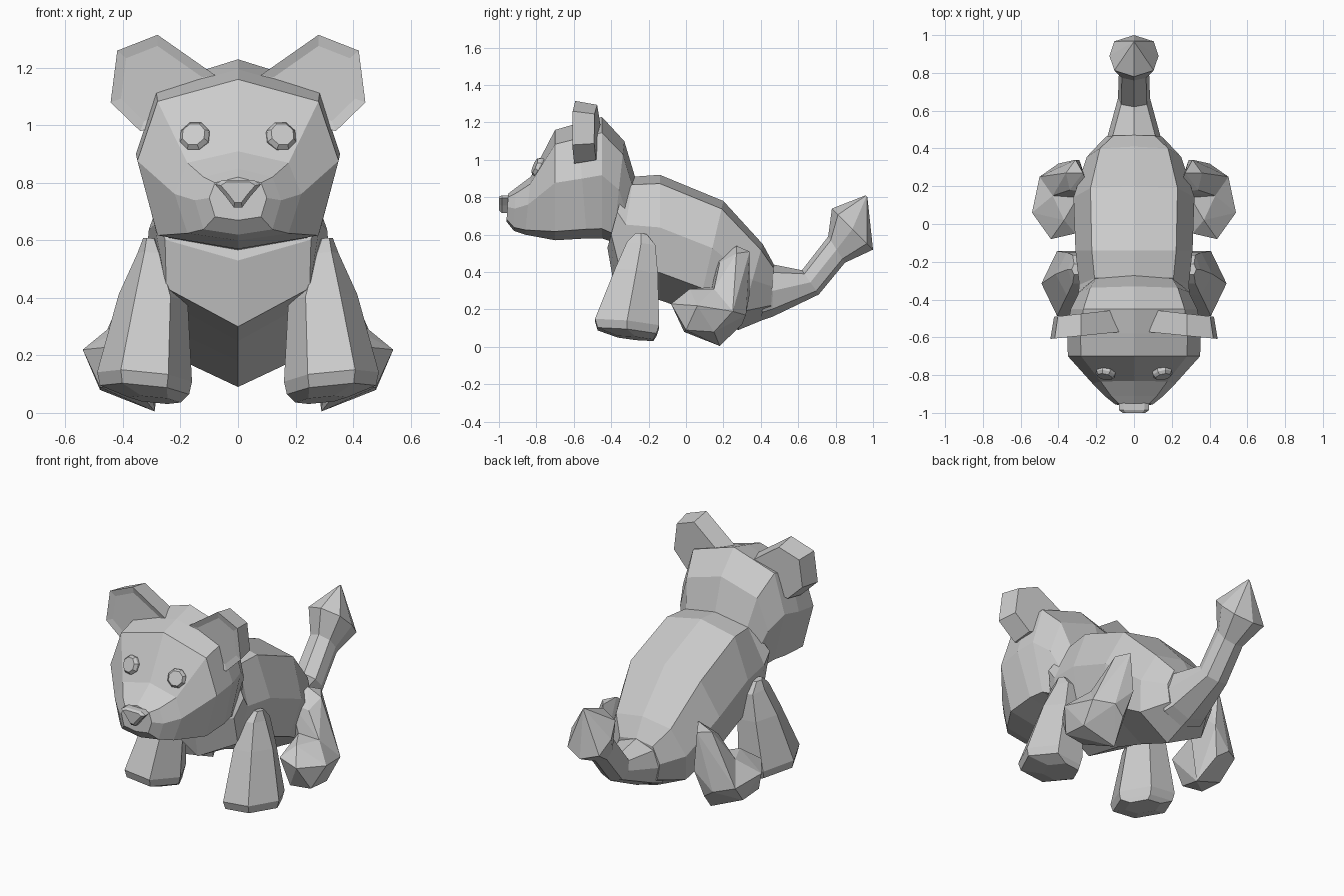
import bpy
import bmesh
from math import cos, sin, pi
from mathutils import Vector

cube = bpy.data.objects.get("Cube")
if cube:
    bpy.data.objects.remove(cube, do_unlink=True)

grey = bpy.data.materials.new("light grey")
grey.use_nodes = True
colour = (0.6, 0.6, 0.6, 1)
grey.diffuse_color = colour
grey.node_tree.nodes["Principled BSDF"].inputs["Base Color"].default_value = colour


def finish(name, bm):
    bmesh.ops.recalc_face_normals(bm, faces=bm.faces[:])
    mesh = bpy.data.meshes.new(name)
    bm.to_mesh(mesh)
    bm.free()
    mesh.materials.append(grey)
    obj = bpy.data.objects.new(name, mesh)
    bpy.context.collection.objects.link(obj)
    return obj


def loft(name, rings):
    """Skin a row of equal rings and cap both ends."""
    bm = bmesh.new()
    rows = [[bm.verts.new(p) for p in ring] for ring in rings]
    for a, b in zip(rows, rows[1:]):
        for i in range(len(a)):
            j = (i + 1) % len(a)
            bm.faces.new((a[i], a[j], b[j], b[i]))
    bm.faces.new(rows[0])
    bm.faces.new(rows[-1])
    return finish(name, bm)


def hull(name, points):
    """Convex solid around a few corner points."""
    bm = bmesh.new()
    for p in points:
        bm.verts.new(p)
    bmesh.ops.convex_hull(bm, input=bm.verts[:])
    loose = [v for v in bm.verts if not v.link_faces]
    bmesh.ops.delete(bm, geom=loose, context="VERTS")
    return finish(name, bm)


def section(spec, shape):
    """Mirrored eight-point ring hung between a top and a bottom point."""
    ty, tz, by, bz, width = spec
    half = [(w * width, ty + (by - ty) * t, tz + (bz - tz) * t) for w, t in shape]
    other = [(-x, y, z) for x, y, z in half[-2:0:-1]]
    return half + other


def both_sides(build, name, points):
    """Build the left part and its mirrored right twin."""
    for side, label in ((1, "left_"), (-1, "right_")):
        flip = lambda p: (p[0] * side, p[1], p[2])
        if isinstance(points[0][0], (list, tuple)):
            build(label + name, [[flip(p) for p in ring] for ring in points])
        else:
            build(label + name, [flip(p) for p in points])


# Torso, from neck to rump: top y, top z, bottom y, bottom z, half width
torso_shape = [(0, 0), (0.72, 0.07), (1, 0.42), (0.86, 0.78), (0, 1)]
torso = [(-.33, .86, -.42, .53, .295), (-.28, .91, -.38, .30, .29),
         (-.14, .92, -.14, .25, .31), (.20, .78, .06, .18, .32),
         (.41, .55, .28, .09, .25), (.47, .44, .45, .16, .15)]
loft("torso", [section(s, torso_shape) for s in torso])

# Tail with a pointed bulb
tail_shape = [(0, 0), (0.8, 0.15), (1, 0.5), (0.8, 0.85), (0, 1)]
tail = [(.44, .44, .40, .14, .16), (.47, .44, .46, .16, .14),
        (.62, .41, .71, .28, .085), (.76, .59, .85, .45, .08),
        (.78, .74, 1.0, .52, .13), (.96, .81, .97, .80, .004)]
loft("tail", [section(s, tail_shape) for s in tail])

# Head, from muzzle to nape
head_shape = [(0, 0), (0.8, 0.13), (1, 0.48), (0.8, 0.92), (0, 1)]
head = [(-.95, .82, -.96, .67, .10), (-.91, .85, -.92, .62, .15),
        (-.83, .91, -.86, .60, .22), (-.70, 1.16, -.70, .57, .35),
        (-.58, 1.195, -.53, .58, .355), (-.45, 1.23, -.45, .58, .335),
        (-.33, 1.10, -.39, .56, .29), (-.27, .90, -.38, .55, .25)]
loft("head", [section(s, head_shape) for s in head])

# Nose: a small wedge tapering forward
nose = [(.055, .81), (.08, .795), (.045, .755), (.015, .715)]
nose += [(-x, z) for x, z in reversed(nose)]
loft("nose", [[(x * s, y, .78 + (z - .78) * s) for x, z in nose]
              for y, s in ((-.93, 1), (-.985, 1), (-1.0, .75))])


# Eyes: chamfered octagonal studs leaning back with the face
def eye_ring(radius, out):
    axis = Vector((.2, -.9, .38)).normalized()
    u = axis.cross(Vector((0, 0, 1))).normalized()
    v = u.cross(axis)
    centre = Vector((.147, -.775, .955)) + axis * out
    return [tuple(centre + (u * cos(a) + v * sin(a)) * radius)
            for a in (pi / 4 * (k + .5) for k in range(8))]


both_sides(loft, "eye", [eye_ring(.054, -.04), eye_ring(.054, .022), eye_ring(.042, .038)])

# Ears: thick plates with a slightly dished front
ear = [(.08, 1.175), (.28, 1.315), (.42, 1.26), (.443, 1.08), (.34, .98), (.2, 1.02)]


def ear_ring(y, scale):
    return [(.28 + (x - .28) * scale, y - .1 * (x - .28), 1.14 + (z - 1.14) * scale)
            for x, z in ear]


both_sides(loft, "ear", [ear_ring(-.583, .78), ear_ring(-.592, 1), ear_ring(-.475, .88)])

# Front legs: six-sided columns flaring into tilted paws: x, y, z, x radius, y radius
front = [(.305, -.24, .605, .025, .03), (.30, -.24, .55, .05, .08),
         (.295, -.265, .40, .12, .12), (.325, -.315, .125, .165, .18),
         (.325, -.315, .08, .155, .165), (.29, -.27, .045, .09, .10)]


def leg_ring(x, y, z, rx, ry):
    corners = [(rx * cos(k * pi / 3), ry * sin(k * pi / 3) * 1.1) for k in range(6)]
    return [(x + dx, y + dy, z + .1 * (dx - dy)) for dx, dy in corners]


both_sides(loft, "front_leg", [leg_ring(*spec) for spec in front])

# Back legs: thigh and forward-pointing paw sharing one heel
heel = [(.50, .25, .19), (.40, .32, .17), (.48, .15, .08), (.29, .18, .005),
        (.33, .30, .12), (.29, .34, .28), (.43, .15, .31), (.30, .14, .32)]
both_sides(hull, "thigh", heel + [(.27, .27, .54), (.31, .34, .51), (.23, .17, .47),
                                  (.34, .18, .45), (.36, .27, .50)])
both_sides(hull, "back_paw", heel + [(.54, .06, .22), (.44, -.08, .23), (.31, -.05, .25),
                                     (.48, 0, .09), (.35, -.01, .08), (.37, .02, .31)])
